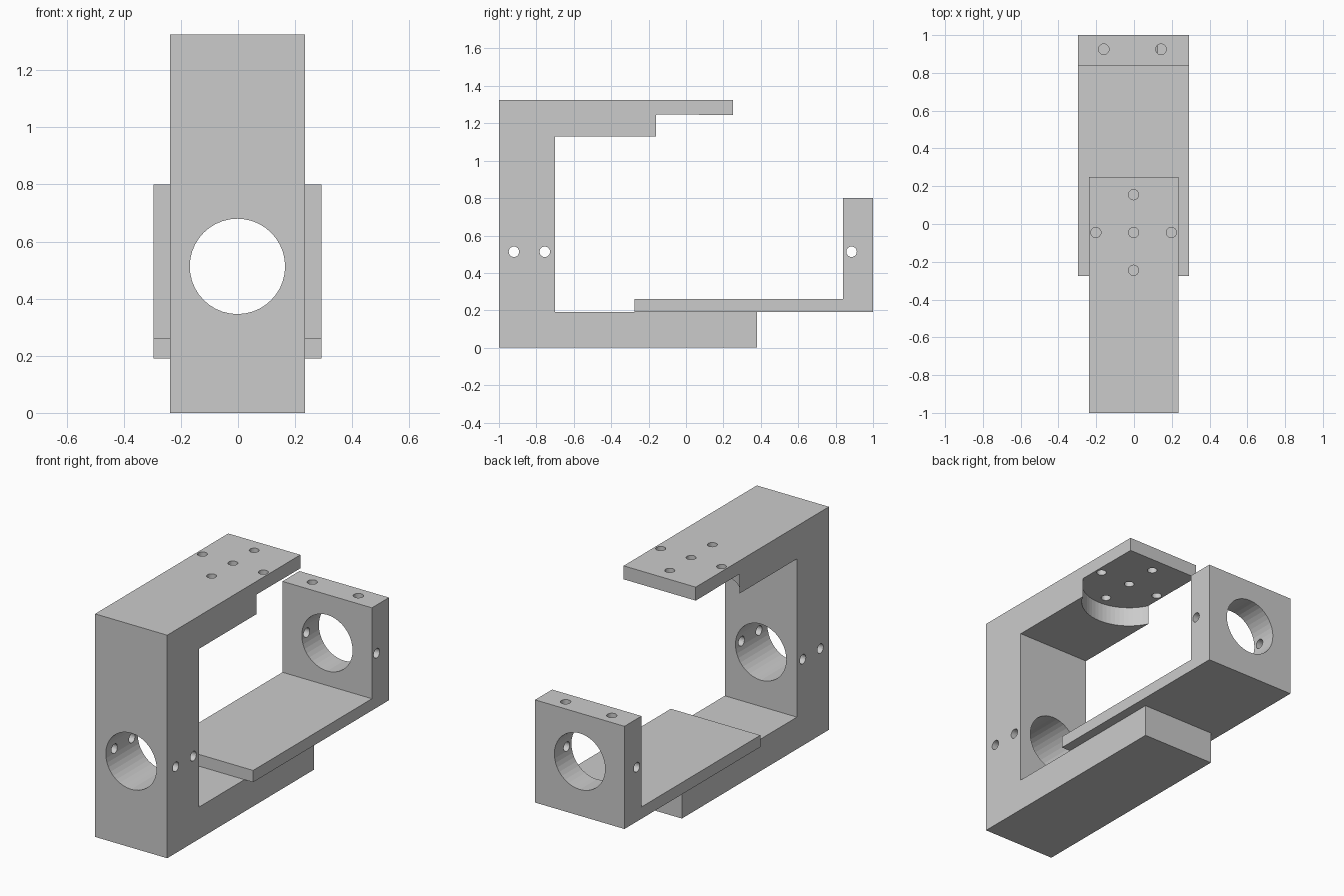
import bpy, bmesh, math
from mathutils import Matrix, Vector

if "Cube" in bpy.data.objects:
    bpy.data.objects.remove(bpy.data.objects["Cube"])

CX = -0.002   # shared centre line
BORE_Z = 0.513


def extrude_profile(name, pts, half_width):
    """Solid from a (y, z) outline extruded along x."""
    bm = bmesh.new()
    face = bm.faces.new([bm.verts.new((CX - half_width, y, z)) for y, z in pts])
    res = bmesh.ops.extrude_face_region(bm, geom=[face])
    new = [g for g in res["geom"] if isinstance(g, bmesh.types.BMVert)]
    bmesh.ops.translate(bm, verts=new, vec=(2 * half_width, 0, 0))
    bmesh.ops.recalc_face_normals(bm, faces=bm.faces[:])
    mesh = bpy.data.meshes.new(name)
    bm.to_mesh(mesh)
    bm.free()
    obj = bpy.data.objects.new(name, mesh)
    bpy.context.collection.objects.link(obj)
    return obj


def drill(obj, start, end, radius, segments=24):
    """Cut a round hole from start to end."""
    a, b = Vector(start), Vector(end)
    axis = b - a
    rot = axis.to_track_quat('Z', 'Y').to_matrix().to_4x4()
    bm = bmesh.new()
    bmesh.ops.create_cone(bm, cap_ends=True, segments=segments, radius1=radius,
                          radius2=radius, depth=axis.length,
                          matrix=Matrix.Translation((a + b) / 2) @ rot)
    mesh = bpy.data.meshes.new("cutter")
    bm.to_mesh(mesh)
    bm.free()
    cutter = bpy.data.objects.new("cutter", mesh)
    cutter.hide_render = True
    bpy.context.collection.objects.link(cutter)
    mod = obj.modifiers.new("hole", 'BOOLEAN')
    mod.operation = 'DIFFERENCE'
    mod.solver = 'EXACT'
    mod.object = cutter
    bpy.context.view_layer.objects.active = obj
    bpy.ops.object.modifier_apply(modifier=mod.name)
    bpy.data.objects.remove(cutter)


# C-shaped outer frame with stepped top arm
frame = extrude_profile("outer_frame", [
    (-1, 0), (0.38, 0), (0.38, 0.19), (-0.7, 0.19), (-0.7, 1.13),
    (-0.16, 1.13), (-0.16, 1.245), (0.25, 1.245), (0.25, 1.325), (-1, 1.325)], 0.237)
# round pocket under the top arm
drill(frame, (CX, -0.045, 1.05), (CX, -0.045, 1.246), 0.263, 64)
# bore and side screw holes in the upright
drill(frame, (CX, -1.1, BORE_Z), (CX, -0.6, BORE_Z), 0.167, 40)
for y in (-0.92, -0.755):
    drill(frame, (-0.5, y, BORE_Z), (0.5, y, BORE_Z), 0.028)
# cross pattern of holes in the top plate
for dx, dy in ((0, 0), (0.2, 0), (-0.2, 0), (0, 0.2), (0, -0.2)):
    drill(frame, (CX + dx, -0.045 + dy, 1.2), (CX + dx, -0.045 + dy, 1.4), 0.027)

# L-shaped bracket resting on the lower arm
bracket = extrude_profile("rear_bracket", [
    (-0.275, 0.19), (1, 0.19), (1, 0.8), (0.84, 0.8),
    (0.84, 0.26), (-0.275, 0.26)], 0.294)
# bore, side holes and top screw holes
drill(bracket, (CX, 0.7, BORE_Z), (CX, 1.1, BORE_Z), 0.167, 40)
drill(bracket, (-0.5, 0.885, BORE_Z), (0.5, 0.885, BORE_Z), 0.028)
for x in (-0.16, 0.143):
    drill(bracket, (x, 0.925, 0.62), (x, 0.925, 0.9), 0.028)
